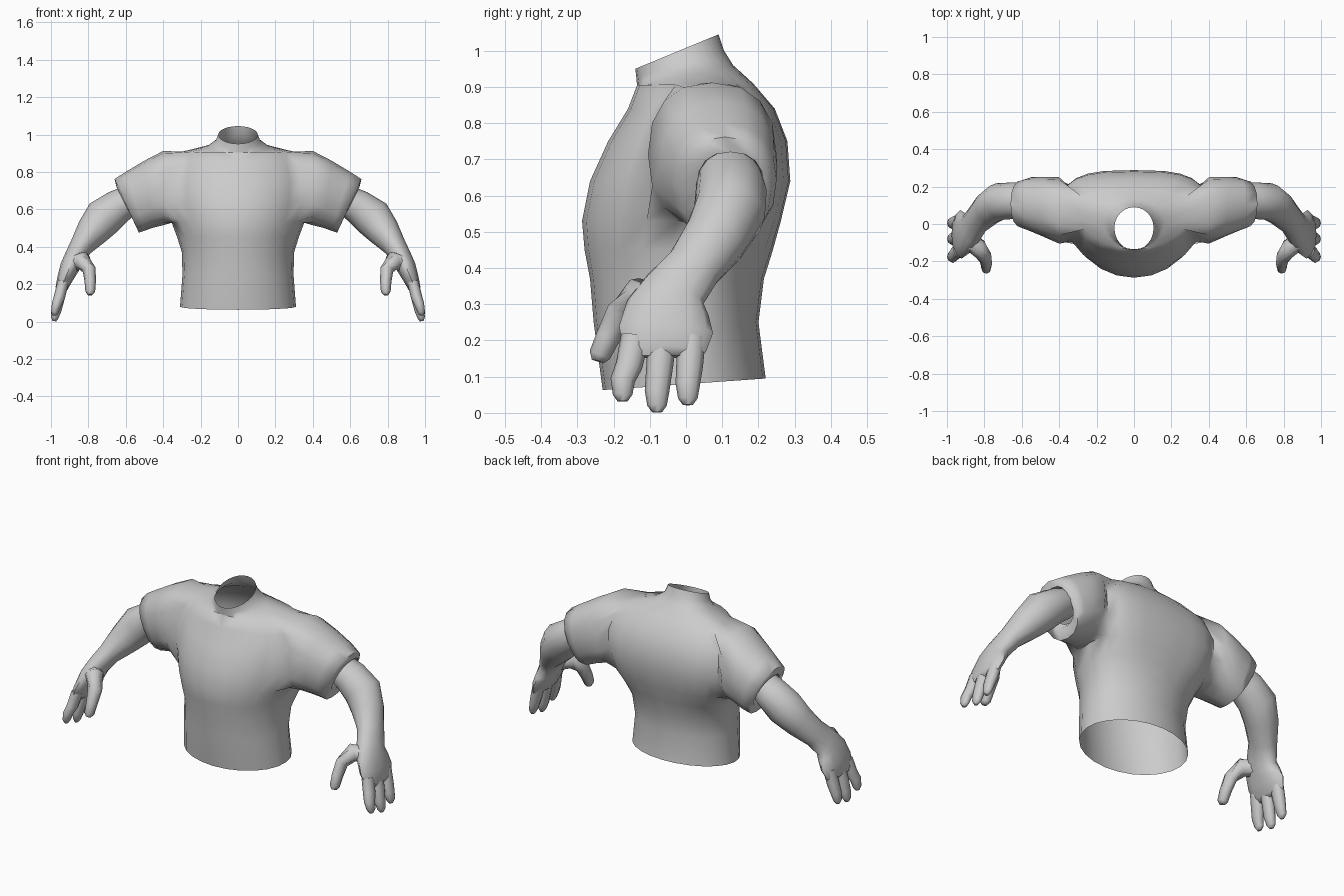
import bpy, bmesh
from math import sin, cos, radians, copysign
from mathutils import Vector

cube = bpy.data.objects.get("Cube")
if cube:
    bpy.data.objects.remove(cube, do_unlink=True)

grey = bpy.data.materials.new("plain_grey")
grey.use_nodes = True
COLOUR = (0.6, 0.6, 0.6, 1)
grey.diffuse_color = COLOUR
grey.node_tree.nodes["Principled BSDF"].inputs["Base Color"].default_value = COLOUR


def power(value, exponent):
    return copysign(abs(value) ** exponent, value)


def finish(bm, name, angle):
    """Turn a half mesh into a mirrored, smooth shaded object."""
    bmesh.ops.recalc_face_normals(bm, faces=bm.faces)
    mesh = bpy.data.meshes.new(name)
    bm.to_mesh(mesh)
    bm.free()
    mesh.materials.append(grey)
    obj = bpy.data.objects.new(name, mesh)
    bpy.context.collection.objects.link(obj)
    bpy.ops.object.select_all(action='DESELECT')
    obj.select_set(True)
    bpy.context.view_layer.objects.active = obj
    bpy.ops.object.shade_smooth_by_angle(angle=radians(angle))
    mirror = obj.modifiers.new("Mirror", 'MIRROR')
    mirror.merge_threshold = 0.002
    return obj


def bridge(bm, lower, upper, closed):
    count = len(lower)
    for i in range(count if closed else count - 1):
        j = (i + 1) % count
        bm.faces.new((lower[i], lower[j], upper[j], upper[i]))


def tube(bm, sections, sides):
    """Loft rings of (centre, thickness, width) along a path and cap both ends."""
    centres = [Vector(s[0]) for s in sections]
    rings = []
    for i, (centre, thick, wide) in enumerate(sections):
        tangent = (centres[min(i + 1, len(centres) - 1)] - centres[max(i - 1, 0)]).normalized()
        across = Vector((0, 1, 0))
        across = (across - tangent * across.dot(tangent)).normalized()
        depth = tangent.cross(across)
        rings.append([bm.verts.new(centres[i] + across * wide * cos(a) + depth * thick * sin(a))
                      for a in (radians(360 * k / sides) for k in range(sides))])
    for lower, upper in zip(rings, rings[1:]):
        bridge(bm, lower, upper, True)
    bm.faces.new(rings[0])
    bm.faces.new(rings[-1])


# Shirt body: half rings of (half width, front y, back y, middle y, front z, back z, back squareness)
BODY = [
    (.31, -.23, .22, 0, .063, .095, 1),
    (.297, -.255, .20, 0, .25, .25, 1),
    (.30, -.265, .215, .02, .37, .37, .95),
    (.325, -.28, .24, .04, .45, .45, .85),
    (.355, -.287, .262, .07, .53, .53, .7),
    (.385, -.265, .288, .08, .64, .64, .65),
    (.39, -.215, .28, .08, .75, .75, .65),
    (.37, -.16, .245, .08, .84, .84, .75),
    (.30, -.135, .185, .08, .905, .91, .9),
    (.165, -.135, .13, .02, .90, .96, 1),
    (.12, -.137, .105, -.01, .925, 1.0, 1),
    (.105, -.14, .09, -.02, .95, 1.045, 1),
]
HALF = 12
FRONT_COL, BACK_COL = 4, 8      # columns of the arm opening
LOW_ROW, TOP_ROW = 4, 8         # rows of the arm opening

bm = bmesh.new()
rows = []
for width, front, back, mid, z_front, z_back, square in BODY:
    row = []
    for k in range(HALF + 1):
        a = radians(-90 + 180 * k / HALF)
        exponent = square if a > 0 else 1
        c, s = power(cos(a), exponent), power(sin(a), exponent)
        c = 0 if k in (0, HALF) else c
        y = mid + s * (back - mid if s > 0 else mid - front)
        z = z_front + (z_back - z_front) * (y - front) / (back - front)
        row.append(bm.verts.new((width * c, y, z)))
    rows.append(row)
for r in range(len(rows) - 1):
    for k in range(HALF):
        if not (LOW_ROW <= r < TOP_ROW and FRONT_COL <= k < BACK_COL):
            bm.faces.new((rows[r][k], rows[r][k + 1], rows[r + 1][k + 1], rows[r + 1][k]))

# Sleeve: grows from the arm opening, (top x, top z, bottom x, bottom z, front y, back y)
SLEEVE = [
    (.40, .912, .40, .515, -.105, .25),
    (.50, .86, .46, .50, -.07, .252),
    (.60, .80, .50, .485, -.04, .25),
    (.66, .762, .53, .475, -.02, .235),
    (.65, .72, .555, .53, .03, .215),
    (.60, .72, .53, .56, .04, .205),
]
loop = [rows[r][FRONT_COL] for r in range(LOW_ROW, TOP_ROW)]
loop += [rows[TOP_ROW][k] for k in range(FRONT_COL, BACK_COL)]
loop += [rows[r][BACK_COL] for r in range(TOP_ROW, LOW_ROW, -1)]
loop += [rows[LOW_ROW][k] for k in range(BACK_COL, FRONT_COL, -1)]
for top_x, top_z, low_x, low_z, front, back in SLEEVE:
    ring = []
    for k in range(len(loop)):
        a = radians(225 - 360 * k / len(loop))
        u, v = (power(cos(a), .85) + 1) / 2, (power(sin(a), .85) + 1) / 2
        ring.append(bm.verts.new((low_x + (top_x - low_x) * v, front + (back - front) * u,
                                  low_z + (top_z - low_z) * v)))
    bridge(bm, loop, ring, True)
    loop = ring
for row in rows:
    for v in (row[0], row[-1]):
        v.co.x = 0
bmesh.ops.remove_doubles(bm, verts=bm.verts, dist=.001)
finish(bm, "shirt", 70)

# Arm and palm
bm = bmesh.new()
tube(bm, [
    ((.57, .12, .655), .08, .09),
    ((.64, .125, .615), .092, .098),
    ((.72, .12, .555), .105, .10),
    ((.78, .08, .48), .088, .09),
    ((.84, .02, .40), .062, .08),
    ((.875, -.03, .34), .055, .09),
    ((.90, -.05, .29), .052, .115),
    ((.925, -.055, .23), .042, .13),
    ((.945, -.06, .175), .032, .115),
    ((.95, -.06, .155), .018, .10),
], 12)
finish(bm, "arms", 60)

# Fingers: (base y, tip y, tip height)
bm = bmesh.new()
for base, tip, height in ((-.14, -.175, .03), (-.065, -.08, 0), (.015, .005, .02)):
    middle = (base + tip) / 2
    tube(bm, [
        ((.935, base, .21), .03, .04),
        ((.955, middle, .13), .03, .037),
        ((.97, tip, height + .06), .026, .034),
        ((.98, tip, height + .02), .02, .027),
        ((.982, tip, height + .002), .01, .014),
    ], 8)
finish(bm, "fingers", 60)

# Thumb
bm = bmesh.new()
tube(bm, [
    ((.89, -.08, .31), .05, .05),
    ((.83, -.13, .325), .05, .05),
    ((.795, -.18, .275), .036, .042),
    ((.79, -.215, .21), .03, .034),
    ((.79, -.238, .16), .026, .03),
    ((.792, -.243, .143), .014, .018),
], 8)
finish(bm, "thumbs", 60)
